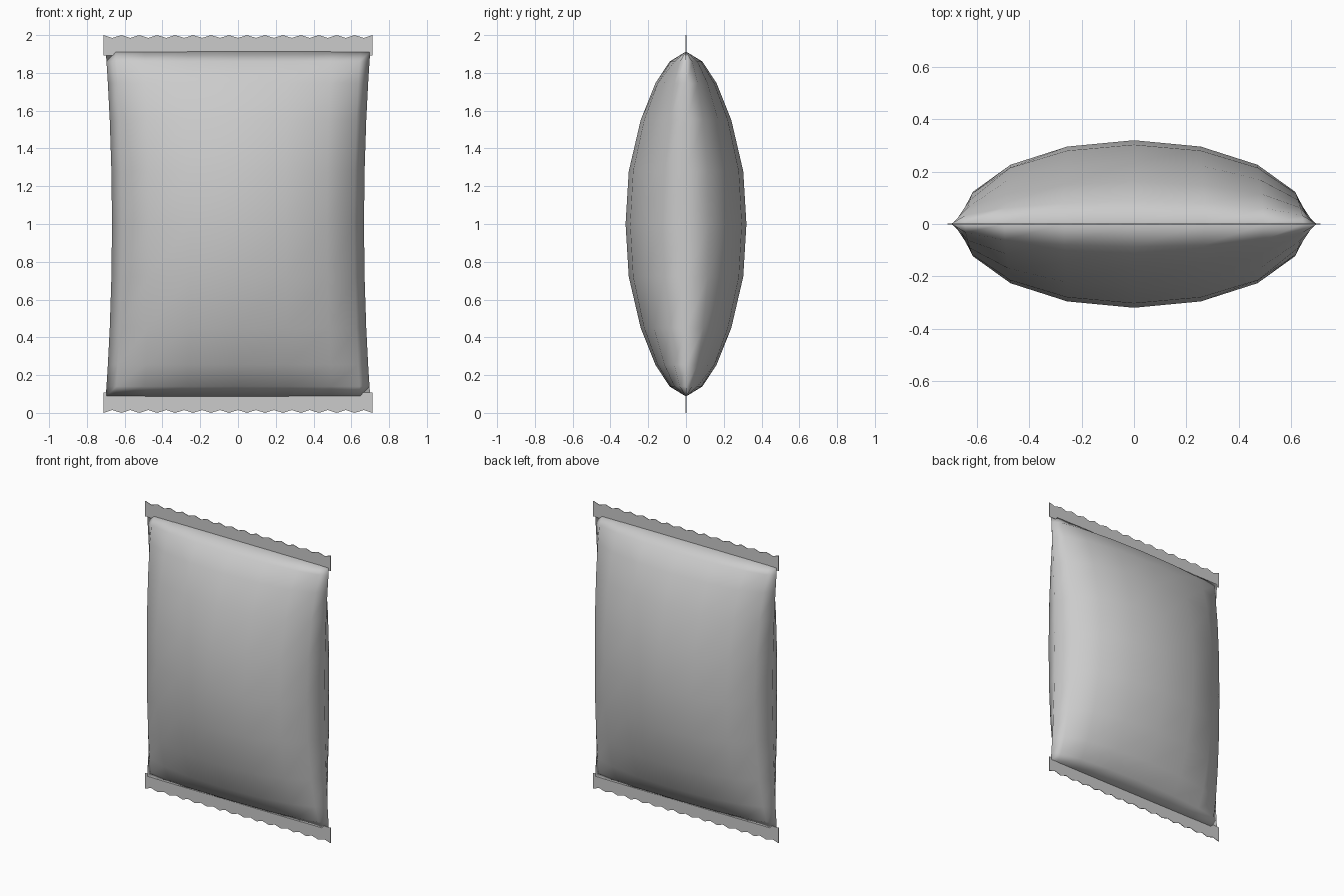
import bpy, bmesh, math

cube = bpy.data.objects.get("Cube")
if cube:
    bpy.data.objects.remove(cube)

foil = bpy.data.materials.new("grey foil")
foil.use_nodes = True
GREY = (0.6, 0.6, 0.6, 1)
foil.diffuse_color = GREY
foil.node_tree.nodes["Principled BSDF"].inputs["Base Color"].default_value = GREY


def add_object(name, bm):
    mesh = bpy.data.meshes.new(name)
    bm.normal_update()
    bm.to_mesh(mesh)
    bm.free()
    mesh.materials.append(foil)
    obj = bpy.data.objects.new(name, mesh)
    bpy.context.collection.objects.link(obj)
    return obj


# Puffed pouch: elliptical rings that flatten to a line at both seals
HALF_HEIGHT = 0.913
SIDES = 16
upper = [(0, 0.32), (0.28, 0.303), (0.55, 0.24), (0.745, 0.162), (0.86, 0.087), (HALF_HEIGHT, 0)]
rows = [(-z, d) for z, d in reversed(upper[1:])] + upper
bm = bmesh.new()
rings = []
for z, depth in rows:
    width = 0.667 + 0.033 * (z / HALF_HEIGHT) ** 2
    angles = [2 * math.pi * i / SIDES for i in range(SIDES)]
    rings.append([bm.verts.new((width * math.cos(a), depth * math.sin(a), 1 + z)) for a in angles])
for low, high in zip(rings, rings[1:]):
    for i in range(SIDES):
        j = (i + 1) % SIDES
        bm.faces.new((low[i], low[j], high[j], high[i]))
bmesh.ops.remove_doubles(bm, verts=bm.verts, dist=0.0001)
bmesh.ops.recalc_face_normals(bm, faces=bm.faces)
for face in bm.faces:
    face.smooth = True
add_object("pouch_body", bm)


# Flat crimped seals with a zigzag outer edge
def add_seal(name, side):
    teeth, half = 15, 0.713
    steps = teeth * 2
    bm = bmesh.new()
    columns = []
    for i in range(steps + 1):
        x = -half + 2 * half * i / steps
        tip = 1.0 if i % 2 == 0 else 0.985
        columns.append([bm.verts.new((x, 0, 1 + side * z)) for z in (0.893, tip)])
    for a, b in zip(columns, columns[1:]):
        bm.faces.new((a[0], b[0], b[1], a[1]))
    seal = add_object(name, bm)
    solid = seal.modifiers.new("thickness", "SOLIDIFY")
    solid.thickness = 0.003
    solid.offset = 0


add_seal("top_seal", 1)
add_seal("bottom_seal", -1)
